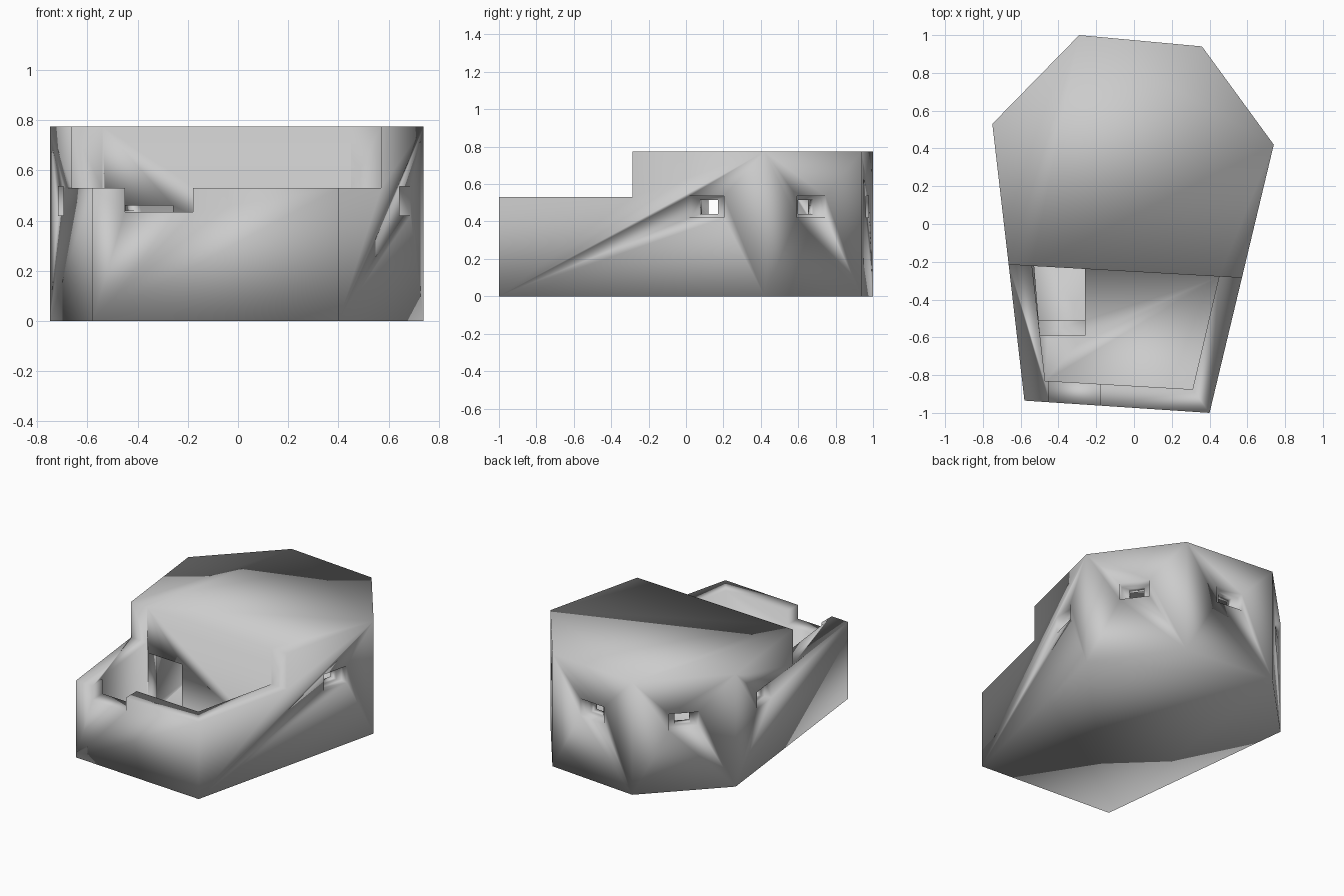
import bpy
from math import atan2
from mathutils import Matrix, Vector

cube = bpy.data.objects.get("Cube")
if cube:
    bpy.data.objects.remove(cube, do_unlink=True)

concrete = bpy.data.materials.new("concrete_grey")
concrete.use_nodes = True
grey = (0.6, 0.6, 0.6, 1)
concrete.diffuse_color = grey
concrete.node_tree.nodes["Principled BSDF"].inputs["Base Color"].default_value = grey


def prism(name, outline, z0, z1):
    """Upright prism over a counter-clockwise outline."""
    n = len(outline)
    verts = [(x, y, z) for z in (z0, z1) for x, y in outline]
    faces = [tuple(reversed(range(n))), tuple(range(n, 2 * n))]
    faces += [(i, (i + 1) % n, (i + 1) % n + n, i + n) for i in range(n)]
    mesh = bpy.data.meshes.new(name)
    mesh.from_pydata(verts, [], faces)
    mesh.materials.append(concrete)
    ob = bpy.data.objects.new(name, mesh)
    bpy.context.collection.objects.link(ob)
    return ob


def carve(target, cutter):
    """Cut one solid out of the target and discard the cutter."""
    cutter.hide_render = True
    mod = target.modifiers.new("carve", 'BOOLEAN')
    mod.operation = 'DIFFERENCE'
    mod.solver = 'EXACT'
    mod.object = cutter
    bpy.context.view_layer.objects.active = target
    bpy.ops.object.modifier_apply(modifier=mod.name)
    bpy.data.objects.remove(cutter, do_unlink=True)


def embrasure(target, a, b, t):
    """Stepped window through the wall running from a to b."""
    a, b = Vector(a), Vector(b)
    mid, d = a.lerp(b, t), b - a
    turn = Matrix.Rotation(atan2(d.y, d.x), 2)
    for width, inner, z0, z1 in ((0.19, 0.05, 0.42, 0.535),
                                 (0.10, 0.17, 0.44, 0.515)):
        w = width / 2
        rect = [(-w, -0.05), (w, -0.05), (w, inner), (-w, inner)]
        pts = [mid + turn @ Vector(p) for p in rect]
        carve(target, prism("window_cutter", pts, z0, z1))


# Outer walls, counter-clockwise from the front right corner
front_r, front_l = (-0.58, -0.935), (0.40, -1.0)
side_l, back_l = (0.74, 0.42), (0.36, 0.94)
back_r, side_r = (-0.29, 1.0), (-0.75, 0.53)
roof_r, roof_l = (-0.663, -0.215), (0.57, -0.285)
bunker = prism("bunker", [front_r, front_l, side_l, back_l, back_r, side_r], 0, 0.775)


def roof_y(x):
    """Front line of the roofed part."""
    return roof_r[1] + (x - roof_r[0]) * (roof_l[1] - roof_r[1]) / (roof_l[0] - roof_r[0])


# Lower the front half to parapet height
carve(bunker, prism("parapet_cutter", [(-1, -1.2), (1, -1.2), (1, roof_y(1)),
                                       (-1, roof_y(-1))], 0.53, 1))

# Open pit behind the parapet
carve(bunker, prism("pit_cutter", [(-0.47, -0.83), (0.31, -0.875), (0.45, roof_y(0.45)),
                                   (-0.54, roof_y(-0.54))], 0.12, 1))

# Roofed room
carve(bunker, prism("room_cutter", [(-0.57, -0.11), (0.49, -0.17), (0.63, 0.4),
                                    (0.31, 0.84), (-0.25, 0.89), (-0.64, 0.5)], 0.04, 0.67))

# Step down and doorway into the room
carve(bunker, prism("step_cutter", [(-0.497, -0.59), (-0.26, -0.59), (-0.26, -0.5),
                                    (-0.507, -0.5)], 0.08, 0.3))
carve(bunker, prism("door_cutter", [(-0.505, -0.51), (-0.26, -0.51), (-0.26, -0.08),
                                    (-0.54, -0.08)], 0.04, 0.46))

# Notch in the front parapet
carve(bunker, prism("notch_cutter", [(-0.45, -1.1), (-0.18, -1.1), (-0.18, -0.8),
                                     (-0.45, -0.8)], 0.435, 0.7))

# Windows, one in each roofed wall
embrasure(bunker, roof_l, side_l, 0.56)
embrasure(bunker, side_l, back_l, 0.48)
embrasure(bunker, back_l, back_r, 0.5)
embrasure(bunker, back_r, side_r, 0.5)
embrasure(bunker, side_r, roof_r, 0.5)

# Softly shaded cast surface
for face in bunker.data.polygons:
    face.use_smooth = True
